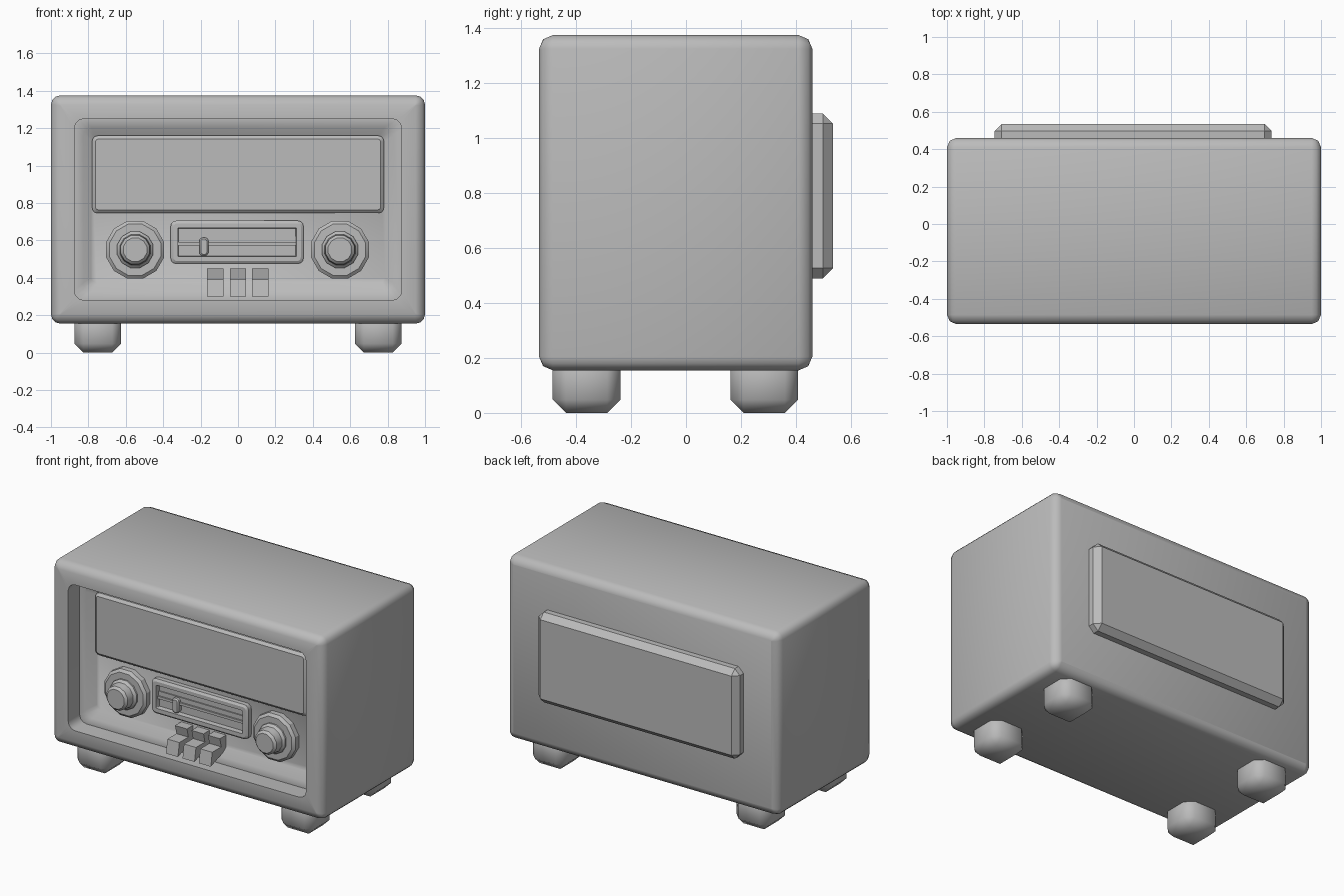
import bpy, bmesh, math
from mathutils import Matrix

old = bpy.data.objects.get("Cube")
if old:
    bpy.data.objects.remove(old, do_unlink=True)

GREY = (0.5, 0.5, 0.5, 1.0)
mat = bpy.data.materials.new("plain grey")
mat.use_nodes = True
mat.diffuse_color = GREY
mat.node_tree.nodes["Principled BSDF"].inputs["Base Color"].default_value = GREY


def finish(name, bm, angle=30):
    bmesh.ops.recalc_face_normals(bm, faces=bm.faces[:])
    mesh = bpy.data.meshes.new(name)
    bm.to_mesh(mesh)
    bm.free()
    mesh.materials.append(mat)
    ob = bpy.data.objects.new(name, mesh)
    bpy.context.collection.objects.link(ob)
    bpy.ops.object.select_all(action="DESELECT")
    ob.select_set(True)
    bpy.context.view_layer.objects.active = ob
    bpy.ops.object.shade_smooth_by_angle(angle=math.radians(angle))
    return ob


def box(name, x, y, z, bevel=0, angle=30):
    """Box from (min, max) ranges, with optional chamfered edges."""
    bm = bmesh.new()
    spans = (x, y, z)
    size = [b - a for a, b in spans]
    mid = [(a + b) / 2 for a, b in spans]
    bmesh.ops.create_cube(bm, size=1, matrix=Matrix.Translation(mid) @ Matrix.Diagonal(size + [1]))
    if bevel:
        bmesh.ops.bevel(bm, geom=bm.edges[:], offset=bevel, segments=1, affect="EDGES")
    return finish(name, bm, angle)


def skin(name, rings, angle=30):
    """Join equal point rings into a closed solid."""
    bm = bmesh.new()
    loops = [[bm.verts.new(p) for p in ring] for ring in rings]
    for a, b in zip(loops, loops[1:]):
        for i in range(len(a)):
            j = (i + 1) % len(a)
            bm.faces.new((a[i], a[j], b[j], b[i]))
    bm.faces.new(loops[0])
    bm.faces.new(loops[-1])
    return finish(name, bm, angle)


def rounded_rect(y, x0, x1, z0, z1, r, steps=3):
    pts = []
    corners = ((x1 - r, z1 - r), (x0 + r, z1 - r), (x0 + r, z0 + r), (x1 - r, z0 + r))
    for k, (cx, cz) in enumerate(corners):
        for s in range(steps + 1):
            a = math.pi / 2 * (k + s / steps)
            pts.append((cx + r * math.cos(a), y, cz + r * math.sin(a)))
    return pts


def nested(name, rect, steps, angle=30):
    """Solid from one rectangle repeated at (depth, inset, corner radius)."""
    x0, x1, z0, z1 = rect
    return skin(name, [rounded_rect(y, x0 + i, x1 - i, z0 + i, z1 - i, r)
                       for y, i, r in steps], angle)


def turned(name, x, z, profile, sides=12):
    """Round part along y from (depth, radius) pairs."""
    rings = [[(x + r * math.cos(math.tau * (k + 0.5) / sides), y,
               z + r * math.sin(math.tau * (k + 0.5) / sides))
              for k in range(sides)] for y, r in profile]
    return skin(name, rings)


# Cabinet with rounded edges and a stepped front recess
nested("cabinet", (-1, 1, 0.155, 1.375), [
    (0.46, 0.05, 0.004), (0.445, 0.015, 0.035), (0.41, 0, 0.05),
    (-0.485, 0, 0.05), (-0.52, 0.015, 0.035), (-0.535, 0.05, 0.004),
    (-0.535, 0.125, 0.05), (-0.415, 0.125, 0.05),
    (-0.415, 0.172, 0.045), (-0.36, 0.215, 0.03)], 50)

# Rear cover
box("back_cover", (-0.745, 0.735), (0.40, 0.535), (0.49, 1.09), 0.037)

# Feet
for sx, side in ((1, "left"), (-1, "right")):
    for cy, end in ((-0.362, "front"), (0.285, "back")):
        box(f"{end}_{side}_foot", (sx * 0.75 - 0.125, sx * 0.75 + 0.125),
            (cy - 0.123, cy + 0.123), (0, 0.24), 0.048, 60)

# Display panel
nested("display_panel", (-0.78, 0.78, 0.745, 1.16),
       [(-0.34, 0, 0.03), (-0.385, 0, 0.03), (-0.40, 0.018, 0.015)])

# Knobs on round bases
for x, side in ((0.545, "left"), (-0.55, "right")):
    turned(f"{side}_knob_base", x, 0.55,
           [(-0.35, 0.16), (-0.395, 0.16), (-0.41, 0.142)])
    turned(f"{side}_knob", x, 0.55,
           [(-0.40, 0.1), (-0.42, 0.1), (-0.435, 0.085), (-0.485, 0.08), (-0.5, 0.065)])

# Tuning dial: frame, rails and needle
nested("dial_frame", (-0.36, 0.35, 0.475, 0.705),
       [(-0.35, 0, 0.03), (-0.39, 0, 0.03), (-0.40, 0.014, 0.02),
        (-0.40, 0.038, 0.004), (-0.37, 0.042, 0.004)])
box("dial_upper_rail", (-0.32, 0.31), (-0.378, -0.36), (0.59, 0.62))
box("dial_lower_rail", (-0.32, 0.31), (-0.388, -0.36), (0.573, 0.59))
nested("dial_needle", (-0.207, -0.158, 0.517, 0.615),
       [(-0.36, 0, 0.02), (-0.395, 0, 0.02), (-0.403, 0.008, 0.014)])

# Push keys
key = ((-0.35, 0.45), (-0.425, 0.45), (-0.41, 0.39), (-0.505, 0.39),
       (-0.52, 0.30), (-0.35, 0.36))
for n, x in enumerate((-0.122, 0, 0.12)):
    skin(f"push_key_{n + 1}", [[(x + w, y, z) for y, z in key] for w in (-0.044, 0.044)])
